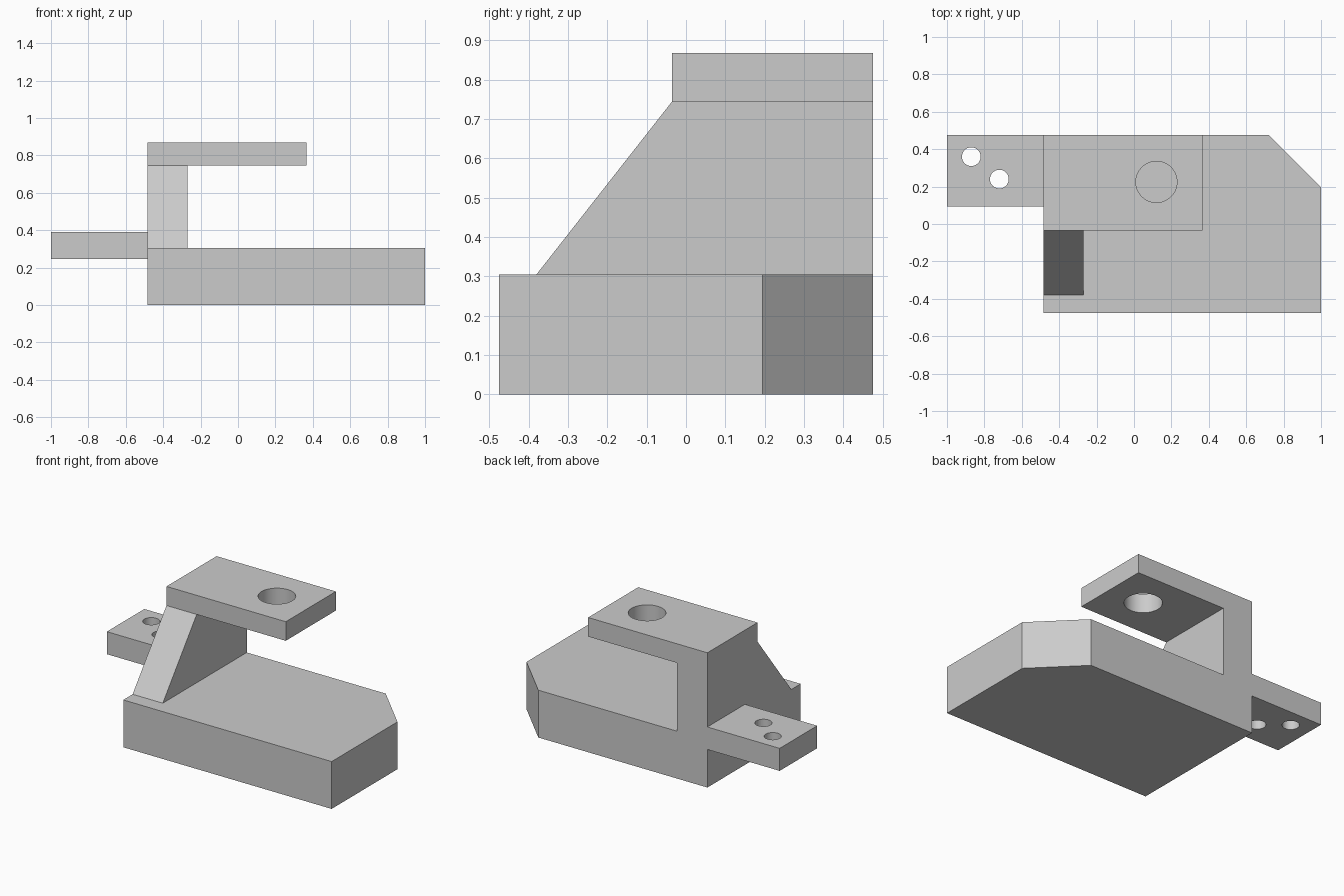
import bpy
import bmesh
from mathutils import Vector

cube = bpy.data.objects.get("Cube")
if cube:
    bpy.data.objects.remove(cube, do_unlink=True)

grey = bpy.data.materials.new("plain grey")
grey.use_nodes = True
colour = (0.6, 0.6, 0.6, 1)
grey.diffuse_color = colour
grey.node_tree.nodes["Principled BSDF"].inputs["Base Color"].default_value = colour


def extrude(name, outline, offset):
    """Solid made by pushing a flat outline along an offset vector."""
    bm = bmesh.new()
    face = bm.faces.new([bm.verts.new(p) for p in outline])
    moved = bmesh.ops.extrude_face_region(bm, geom=[face])["geom"]
    verts = [v for v in moved if isinstance(v, bmesh.types.BMVert)]
    bmesh.ops.translate(bm, verts=verts, vec=Vector(offset))
    bmesh.ops.recalc_face_normals(bm, faces=bm.faces)
    mesh = bpy.data.meshes.new(name)
    bm.to_mesh(mesh)
    bm.free()
    obj = bpy.data.objects.new(name, mesh)
    bpy.context.collection.objects.link(obj)
    mesh.materials.append(grey)
    return obj


def plate(name, x0, x1, y0, y1, z0, z1):
    corners = [(x0, y0, z0), (x1, y0, z0), (x1, y1, z0), (x0, y1, z0)]
    return extrude(name, corners, (0, 0, z1 - z0))


def drill(obj, x, y, z, radius):
    """Round vertical through hole with smooth walls."""
    bpy.ops.mesh.primitive_cylinder_add(vertices=64, radius=radius, depth=0.5,
                                        location=(x, y, z))
    cutter = bpy.context.object
    cutter.name = obj.name + "_hole_cutter"
    cutter.data.materials.append(grey)
    mod = obj.modifiers.new("hole", 'BOOLEAN')
    mod.operation = 'DIFFERENCE'
    mod.solver = 'EXACT'
    mod.object = cutter
    bpy.ops.object.select_all(action='DESELECT')
    obj.select_set(True)
    bpy.context.view_layer.objects.active = obj
    bpy.ops.object.modifier_apply(modifier=mod.name)
    bpy.data.objects.remove(cutter, do_unlink=True)
    bpy.ops.object.shade_smooth_by_angle()


left, right, back = -0.485, 1.0, 0.475
base_top, web_top = 0.305, 0.745

# Base block with one chamfered back corner
extrude("base", [(left, -back, 0), (right, -back, 0), (right, 0.195, 0),
                 (0.72, back, 0), (left, back, 0)], (0, 0, base_top))

# Upright web with a sloping front
extrude("upright_web", [(left, -0.38, base_top), (left, back, base_top),
                        (left, back, web_top), (left, -0.035, web_top)],
        (0.215, 0, 0))

# Overhanging top plate with a large hole
top = plate("top_plate", left, 0.365, -0.035, back, web_top, 0.868)
drill(top, 0.12, 0.225, 0.8, 0.11)

# Side tab with two small holes
tab = plate("side_tab", -1.0, left, 0.093, back, 0.245, 0.39)
for x, y in ((-0.87, 0.36), (-0.72, 0.24)):
    drill(tab, x, y, 0.32, 0.05)
